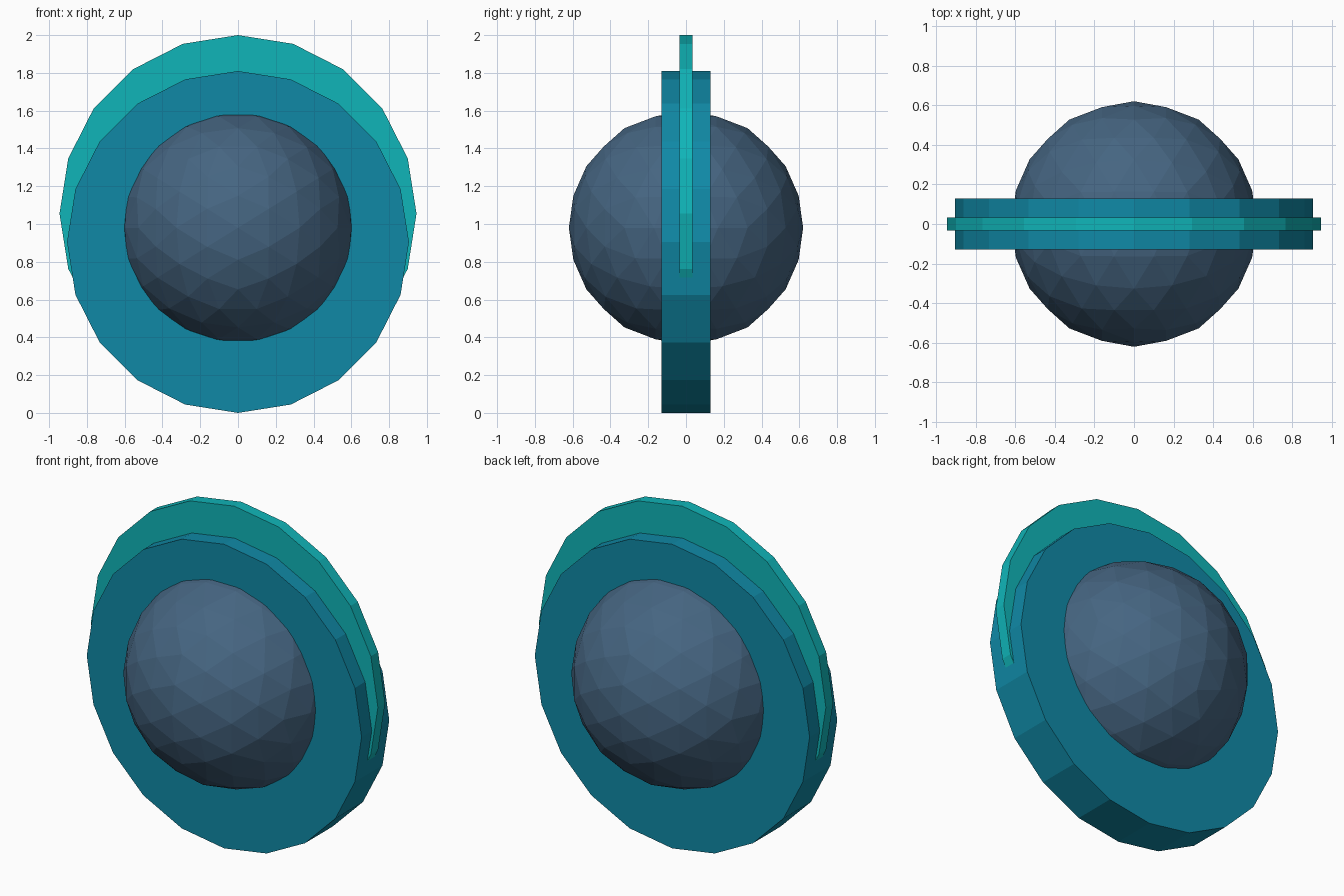
import bpy, bmesh, math
from mathutils import Vector

if "Cube" in bpy.data.objects:
    bpy.data.objects.remove(bpy.data.objects["Cube"])


def finish(bm, name, color, z):
    bmesh.ops.recalc_face_normals(bm, faces=bm.faces)
    mesh = bpy.data.meshes.new(name)
    bm.to_mesh(mesh)
    bm.free()
    obj = bpy.data.objects.new(name, mesh)
    obj.location.z = z
    bpy.context.collection.objects.link(obj)
    mat = bpy.data.materials.new(name + "_color")
    mat.diffuse_color = (*color, 1)
    mat.use_nodes = True
    mat.node_tree.nodes["Principled BSDF"].inputs["Base Color"].default_value = mat.diffuse_color
    mesh.materials.append(mat)
    return obj


def disc(name, radius, half_depth, z, color, sides=20):
    # upright disc along y, with a corner at the very top
    bm = bmesh.new()
    rings = []
    for y in (-half_depth, half_depth):
        rings.append([bm.verts.new((radius * math.sin(2 * math.pi * i / sides), y,
                                    radius * math.cos(2 * math.pi * i / sides)))
                      for i in range(sides)])
    a, b = rings
    bm.faces.new(a)
    bm.faces.new(b[::-1])
    for i in range(sides):
        j = (i + 1) % sides
        bm.faces.new((a[i], b[i], b[j], a[j]))
    return finish(bm, name, color, z)


def faceted_ball(name, radius, z, color, levels=2):
    # icosahedron built from three golden rectangles, then subdivided
    t = (1 + math.sqrt(5)) / 2
    bm = bmesh.new()
    for s in (-1, 1):
        for u in (-t, t):
            for co in ((s, 0, u), (u, s, 0), (0, u, s)):
                bm.verts.new(Vector(co).normalized() * radius)
    bmesh.ops.convex_hull(bm, input=bm.verts[:])
    for _ in range(levels):
        bmesh.ops.subdivide_edges(bm, edges=bm.edges[:], cuts=1, use_grid_fill=True)
        for v in bm.verts:
            v.co = v.co.normalized() * radius
    return finish(bm, name, color, z)


# Thick wheel, thin offset rim fin, central ball
disc("main_disc", 0.905, 0.13, 0.905, (0.005, 0.25, 0.38))
disc("rim_fin", 0.945, 0.034, 1.055, (0.005, 0.46, 0.48))
faceted_ball("center_ball", 0.62, 0.98, (0.06, 0.13, 0.22))
